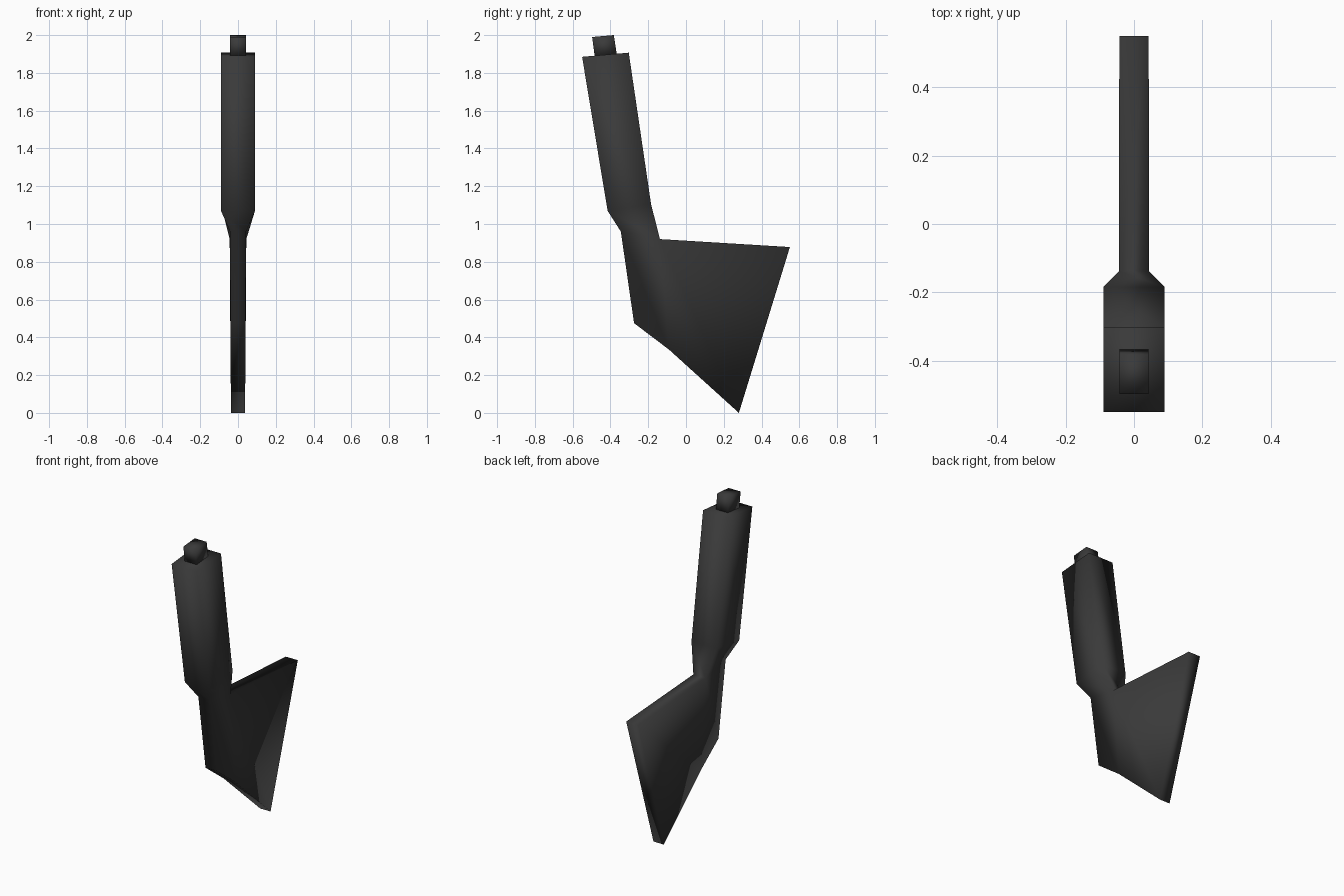
import bpy
import bmesh

if "Cube" in bpy.data.objects:
    bpy.data.objects.remove(bpy.data.objects["Cube"])

black = bpy.data.materials.new("matte_black")
black.diffuse_color = (0.042, 0.042, 0.042, 1.0)
black.use_nodes = True
black.node_tree.nodes["Principled BSDF"].inputs["Base Color"].default_value = black.diffuse_color


def ring(bm, back, front):
    """Four corners of a cross-section; back and front are (y, z, half width)."""
    by, bz, bw = back
    fy, fz, fw = front
    return [bm.verts.new(p) for p in
            ((-bw, by, bz), (bw, by, bz), (fw, fy, fz), (-fw, fy, fz))]


def bridge(bm, a, b, skip=()):
    for i in range(4):
        if i not in skip:
            j = (i + 1) % 4
            bm.faces.new((a[i], a[j], b[j], b[i]))


def finish(bm, name):
    bmesh.ops.recalc_face_normals(bm, faces=bm.faces)
    for f in bm.faces:
        f.smooth = True
    mesh = bpy.data.meshes.new(name)
    bm.to_mesh(mesh)
    bm.free()
    mesh.materials.append(black)
    obj = bpy.data.objects.new(name, mesh)
    bpy.context.collection.objects.link(obj)


# Handle, tapered neck and blade as one continuous shell
bm = bmesh.new()
rows = [
    ring(bm, (-0.55, 1.885, 0.09), (-0.303, 1.907, 0.09)),     # handle top
    ring(bm, (-0.415, 1.07, 0.09), (-0.185, 1.105, 0.09)),     # handle bottom
    ring(bm, (-0.345, 0.96, 0.042), (-0.138, 0.92, 0.044)),    # neck
    ring(bm, (-0.275, 0.475, 0.040), (-0.09, 0.335, 0.040)),   # blade heel
]
bm.faces.new(rows[0])
bridge(bm, rows[0], rows[1])
bridge(bm, rows[1], rows[2])
bridge(bm, rows[2], rows[3], skip=(2,))
bm.faces.new(rows[3])
# Blade grows from the open front of the neck
neck_front = [rows[2][3], rows[2][2], rows[3][2], rows[3][3]]
edge = [bm.verts.new(p) for p in
        ((-0.043, 0.55, 0.878), (0.043, 0.55, 0.878),
         (0.037, 0.28, 0.0), (-0.037, 0.28, 0.0))]
bridge(bm, neck_front, edge)
bm.faces.new(edge)
finish(bm, "handle_and_blade")

# Small stub on the end of the handle
bm = bmesh.new()
top = ring(bm, (-0.497, 1.99, 0.043), (-0.382, 2.0, 0.043))
base = ring(bm, (-0.483, 1.885, 0.043), (-0.366, 1.895, 0.043))
bridge(bm, top, base)
bm.faces.new(top)
bm.faces.new(base)
finish(bm, "end_stub")
